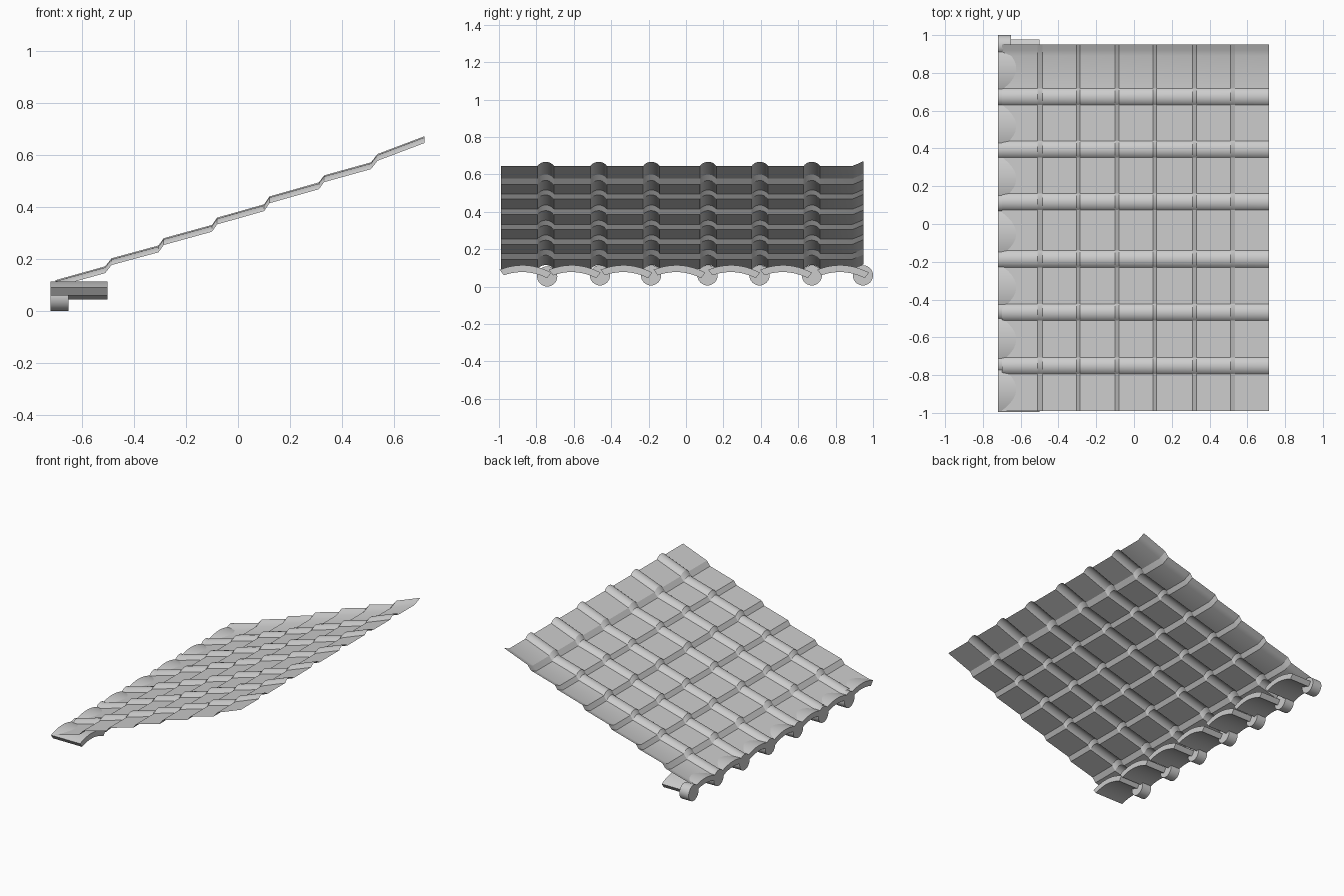
import bpy, math

if "Cube" in bpy.data.objects:
    bpy.data.objects.remove(bpy.data.objects["Cube"])

def make(name, verts, faces, smooth=30):
    me = bpy.data.meshes.new(name)
    me.from_pydata(verts, [], faces)
    ob = bpy.data.objects.new(name, me)
    bpy.context.collection.objects.link(ob)
    for o in bpy.context.selected_objects:
        o.select_set(False)
    ob.select_set(True)
    bpy.context.view_layer.objects.active = ob
    bpy.ops.object.shade_smooth_by_angle(angle=math.radians(smooth))
    return ob

def prism(name, profile, x0, x1):
    """Extrude a closed (y, z) outline, given counter-clockwise, along x."""
    n = len(profile)
    verts = [(x, y, z) for x in (x0, x1) for y, z in profile]
    faces = [(i, n + i, n + (i + 1) % n, (i + 1) % n)[::-1] for i in range(n)]
    faces += [tuple(range(n))[::-1], tuple(range(n, 2 * n))]
    return make(name, verts, faces)

# Roof sheet: stepped slope along x, rolled ribs across y
steps = [(-0.70, 0.093), (-0.51, 0.146), (-0.485, 0.177), (-0.305, 0.226),
         (-0.285, 0.254), (-0.10, 0.305), (-0.08, 0.333), (0.10, 0.384),
         (0.12, 0.414), (0.31, 0.468), (0.33, 0.495), (0.51, 0.545),
         (0.535, 0.577), (0.715, 0.645)]
ribs = [-0.75, -0.467, -0.185, 0.118, 0.395, 0.673]
half, rise, seg = 0.044, 0.022, 10
arc = 2 * math.atan(rise / half)
rad = half / math.sin(arc)

section = [(-0.99, 0)]
for c in ribs:
    for i in range(seg + 1):
        a = -arc + 2 * arc * i / seg
        section.append((c + rad * math.sin(a), rad * (math.cos(a) - math.cos(arc))))
section += [(0.89, 0), (0.92, 0.012), (0.95, 0.026)]

n = len(section)
verts = [(x, y, z + h) for x, z in steps for y, h in section]
faces = [(r * n + i, (r + 1) * n + i, (r + 1) * n + i + 1, r * n + i + 1)
         for r in range(len(steps) - 1) for i in range(n - 1)]
make("roof_sheet", verts, faces, 25)

# Round end caps along the eave
discs = [-0.742, -0.46, -0.187, 0.115, 0.393, 0.673, 0.946]
for k, c in enumerate(discs):
    zc = 0.054 if k == 0 else 0.06
    ring = [(c + 0.054 * math.cos(2 * math.pi * i / 32),
             zc + 0.054 * math.sin(2 * math.pi * i / 32)) for i in range(32)]
    prism(f"eave_cap_{k + 1}", ring, -0.72, -0.65)

# Curved eave tiles between the caps, slightly tilted
def bow(c, w, top, left, right, m=12):
    """Shallow arch from the left end height over the top to the right end."""
    pts = []
    for i in range(m + 1):
        t = -1 + 2 * i / m
        pts.append((c + w * t, top + (right - left) / 2 * t
                    + ((left + right) / 2 - top) * t * t))
    return pts

for k, c in enumerate([-0.858, -0.595, -0.318, -0.035, 0.257, 0.535, 0.84]):
    outer = bow(c, 0.138, 0.114, 0.09, 0.075)
    inner = bow(c, 0.116, 0.077, 0.06, 0.045)
    prism(f"eave_tile_{k + 1}", inner + outer[::-1], -0.72, -0.50)
